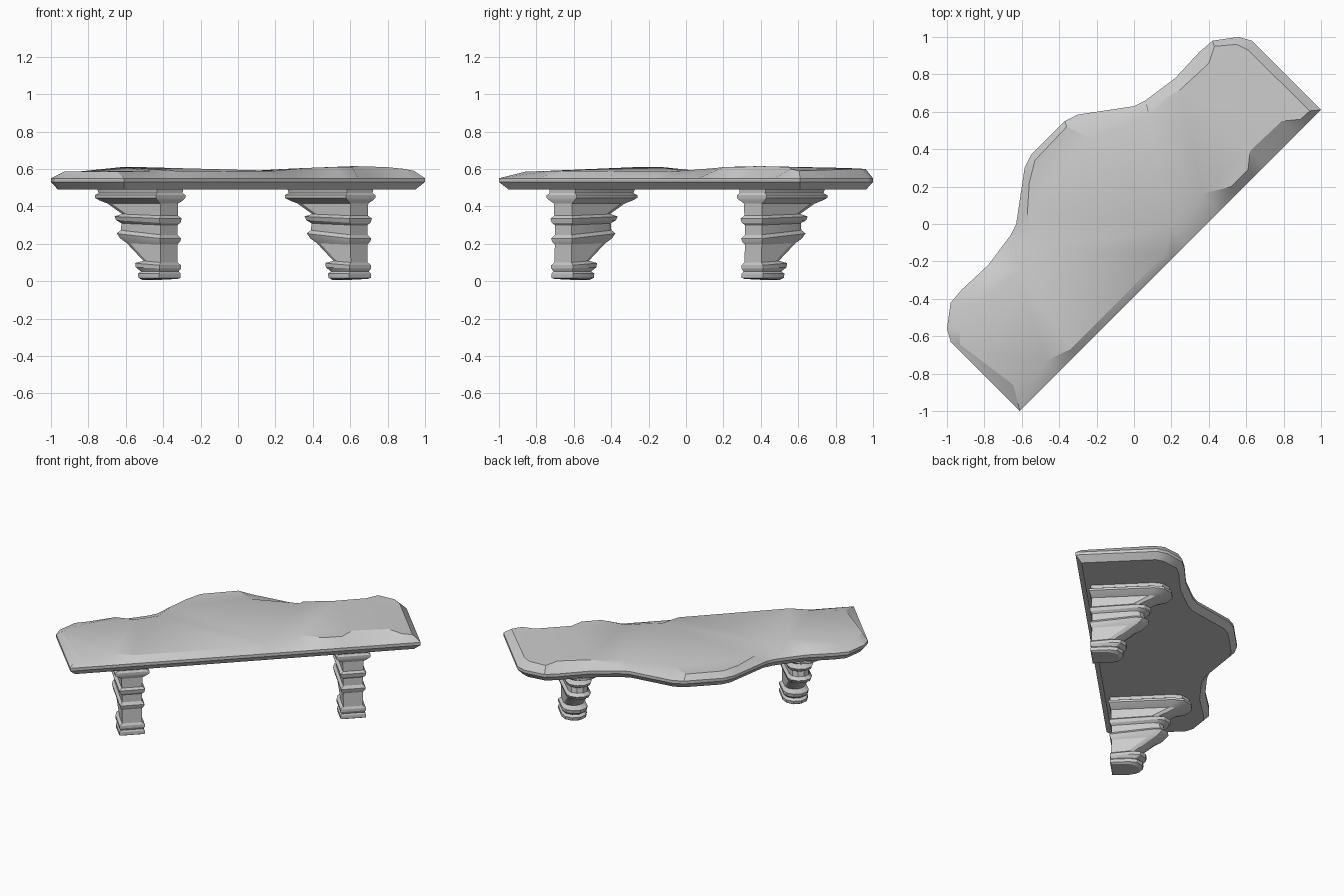
import bpy, bmesh, math
from mathutils import Vector

if "Cube" in bpy.data.objects:
    bpy.data.objects.remove(bpy.data.objects["Cube"])

R2 = math.sqrt(2)


def world(u, v, z):
    """u runs along the shelf, v away from its straight back edge."""
    return Vector(((u - v) / R2, (u + v) / R2, z))


def loft(name, rings, angle):
    """Skin a stack of equal-length rings and cap both ends."""
    bm = bmesh.new()
    loops = [[bm.verts.new(p) for p in ring] for ring in rings]
    n = len(loops[0])
    for a, b in zip(loops, loops[1:]):
        for i in range(n):
            j = (i + 1) % n
            bm.faces.new((a[i], a[j], b[j], b[i]))
    caps = [bm.faces.new(loops[0][::-1]), bm.faces.new(loops[-1])]
    bmesh.ops.triangulate(bm, faces=caps, ngon_method='BEAUTY')
    bmesh.ops.recalc_face_normals(bm, faces=bm.faces[:])
    mesh = bpy.data.meshes.new(name)
    bm.to_mesh(mesh)
    bm.free()
    ob = bpy.data.objects.new(name, mesh)
    bpy.context.collection.objects.link(ob)
    bpy.ops.object.select_all(action='DESELECT')
    ob.select_set(True)
    bpy.context.view_layer.objects.active = ob
    bpy.ops.object.shade_smooth_by_angle(angle=math.radians(angle))
    return ob


# Shelf board: wavy outline mirrored across the middle, straight back edge
half = [(1, .61), (.63, .98), (.56, 1), (.42, .98), (.35, .92), (.22, .78),
        (.06, .66), (0, .63), (-.30, .585), (-.37, .55)]
outline = half + [(-y, -x) for x, y in reversed(half)]

# Hand-carved rim of the top surface (front side, then chipped back edge)
rim = [(.94, .605, .59), (.61, .93, .60), (.55, .96, .60), (.43, .95, .60),
       (.40, .86, .605), (.25, .72, .60), (.07, .62, .585), (.08, .58, .59),
       (-.23, .46, .585), (-.36, .52, .585), (-.53, .34, .585), (-.56, .22, .585),
       (-.57, .06, .59), (-.53, -.13, .61), (-.62, -.26, .61), (-.77, -.27, .59),
       (-.86, -.43, .585), (-.93, -.57, .585), (-.93, -.645, .585), (-.645, -.86, .585),
       (-.47, -.73, .59), (-.34, -.67, .59), (.17, -.16, .585), (.20, -.02, .59),
       (.36, .16, .605), (.52, .20, .61), (.61, .29, .61), (.62, .39, .615),
       (.79, .55, .61), (.89, .56, .60)]
back_c = .39   # back edge is the line x - y = 0.39
for x, y, z in rim[len(outline):]:
    s = (back_c - (x - y)) / 2
    outline.append((x + s, y - s))


def inset(pts, d):
    """Move every point of a counter-clockwise outline inward by d."""
    out = []
    for i, p in enumerate(pts):
        p = Vector(p)
        e1 = (p - Vector(pts[i - 1])).normalized()
        e2 = (Vector(pts[(i + 1) % len(pts)]) - p).normalized()
        n1, n2 = Vector((-e1.y, e1.x)), Vector((-e2.y, e2.x))
        m = (n1 + n2).normalized()
        out.append(p + m * d / max(.5, m.dot(n1)))
    return out


def ring_at(pts, z):
    return [(p[0], p[1], z) for p in pts]


loft("shelf_board", [ring_at(inset(outline, .036), .49), ring_at(outline, .53),
                     ring_at(outline, .55), rim], 25)

# Brackets: (z at back, half width, back v, front v, forward rise)
levels = [(.012, .070, -.200, -.03, -.04), (.018, .082, -.210, -.005, 0),
          (.040, .082, -.210, .000, 0), (.052, .072, -.205, -.02, 0),
          (.068, .082, -.212, .015, .03), (.085, .082, -.212, .020, .06),
          (.100, .064, -.205, -.035, .06), (.195, .064, -.203, .090, .03),
          (.212, .076, -.212, .135, .05), (.228, .080, -.215, .160, .08),
          (.248, .064, -.203, .135, .08), (.300, .064, -.203, .130, .03),
          (.312, .078, -.212, .165, .04), (.335, .084, -.216, .176, .03),
          (.350, .066, -.205, .125, .03), (.415, .068, -.205, .235, 0),
          (.432, .096, -.212, .285, 0), (.445, .112, -.216, .312, 0),
          (.460, .112, -.216, .312, 0), (.470, .096, -.210, .290, 0),
          (.495, .100, -.210, .300, 0)]


def bracket(name, centre):
    rings = []
    for z, w, vb, vf, rise in levels:
        section = [(-w, vb), (w, vb)]
        for k in range(6):   # faceted rounded nose
            a = math.pi * k / 5
            section.append((w * math.cos(a), vf - w + w * math.sin(a)))
        rings.append([world(centre + u, v, z + rise * (v - vb)) for u, v in section])
    return loft(name, rings, 22)


for name, centre in (("left_bracket", -.725), ("right_bracket", .712)):
    bracket(name, centre)
